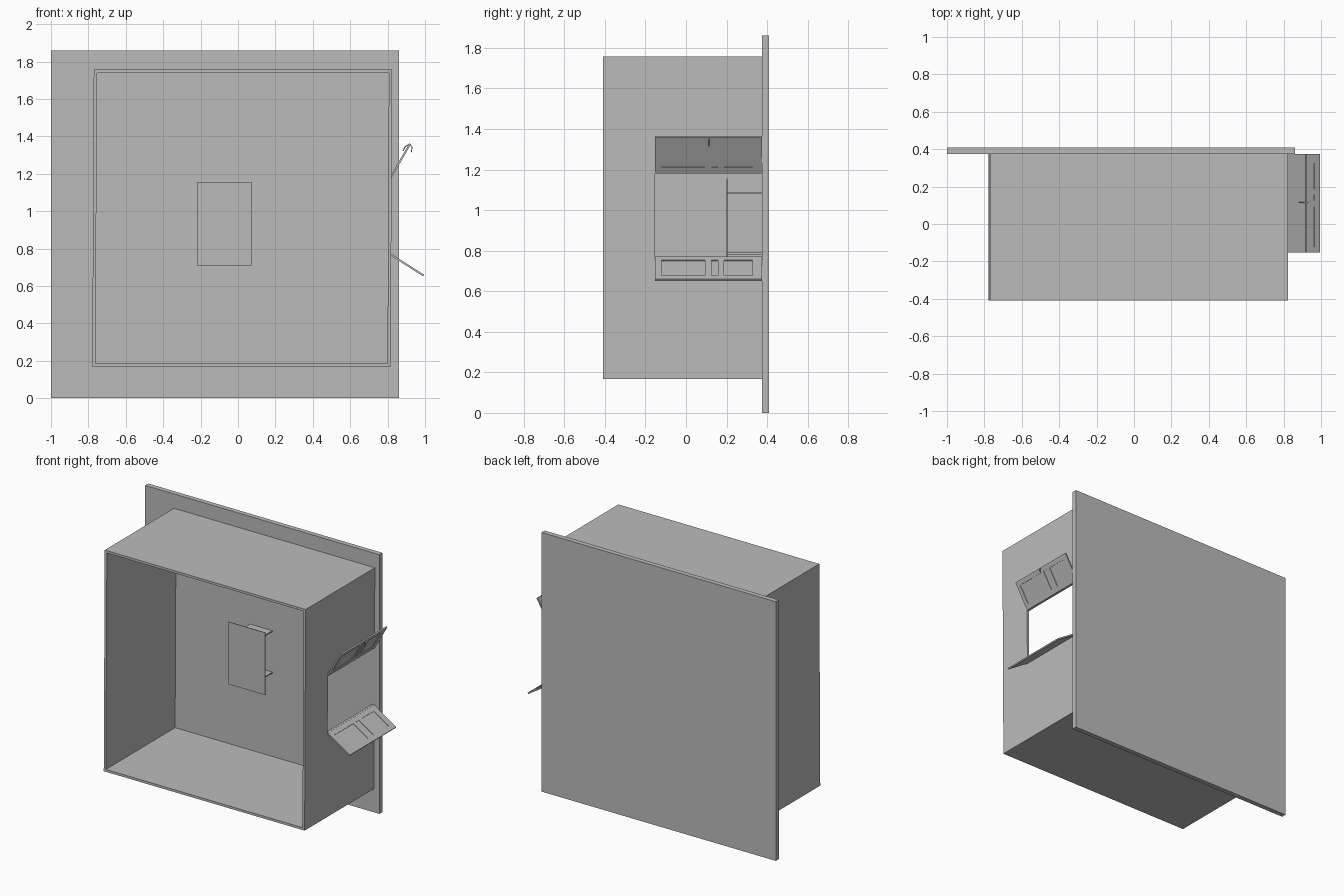
import bpy, bmesh
from mathutils import Matrix, Vector

if "Cube" in bpy.data.objects:
    bpy.data.objects.remove(bpy.data.objects["Cube"])

grey = bpy.data.materials.new("plain grey")
grey.use_nodes = True
grey.diffuse_color = (0.5, 0.5, 0.5, 1)
grey.node_tree.nodes["Principled BSDF"].inputs["Base Color"].default_value = (0.5, 0.5, 0.5, 1)


def finish(name, bm):
    bmesh.ops.recalc_face_normals(bm, faces=bm.faces)
    mesh = bpy.data.meshes.new(name)
    bm.to_mesh(mesh)
    bm.free()
    mesh.materials.append(grey)
    obj = bpy.data.objects.new(name, mesh)
    bpy.context.collection.objects.link(obj)
    return obj


def prism(name, outline, place, depth):
    """Extrude a flat outline; place maps each 2D point to 3D."""
    bm = bmesh.new()
    face = bm.faces.new([bm.verts.new(place(a, b)) for a, b in outline])
    extruded = bmesh.ops.extrude_face_region(bm, geom=[face])["geom"]
    moved = [v for v in extruded if isinstance(v, bmesh.types.BMVert)]
    bmesh.ops.translate(bm, verts=moved, vec=depth)
    return finish(name, bm)


def box(name, x, y, z):
    outline = [(x[0], y[0]), (x[1], y[0]), (x[1], y[1]), (x[0], y[1])]
    return prism(name, outline, lambda a, b: (a, b, z[0]), (0, 0, z[1] - z[0]))


# Main dimensions
LEFT, RIGHT = -0.775, 0.82
FRONT, BACK = -0.41, 0.375
LOW, HIGH = 0.168, 1.757
WALL = 0.017
WIN_FRONT, WIN_LOW, WIN_HIGH = -0.153, 0.772, 1.18

# Large back wall and the open-fronted room
box("back_wall", (-1, 0.86), (BACK, 0.41), (0, 1.86))
room = [
    box("floor", (LEFT, RIGHT), (FRONT, BACK), (LOW, LOW + WALL)),
    box("ceiling", (LEFT, RIGHT), (FRONT, BACK), (HIGH - WALL, HIGH)),
    box("right_wall", (LEFT, LEFT + WALL), (FRONT, BACK), (LOW + WALL, HIGH - WALL)),
]

# Side wall with a window opening that reaches the back wall
low, high = LOW + WALL, HIGH - WALL
outline = [(FRONT, low), (BACK, low), (BACK, WIN_LOW), (WIN_FRONT, WIN_LOW),
           (WIN_FRONT, WIN_HIGH), (BACK, WIN_HIGH), (BACK, high), (FRONT, high)]
room.append(prism("window_wall", outline, lambda y, z: (RIGHT - WALL, y, z), (WALL, 0, 0)))

# The room leans very slightly sideways
lean = Matrix.Shear('XY', 4, (0.005, 0))
mid = Matrix.Translation((0, 0, (LOW + HIGH) / 2))
for part in room:
    part.data.transform(mid @ lean @ mid.inverted())

# Wall-mounted plate on two thin brackets
box("mounted_plate", (-0.22, 0.075), (0.2, 0.205), (0.71, 1.157))
for name, z in (("upper_bracket", 1.08), ("lower_bracket", 0.782)):
    box(name, (-0.165, 0.01), (0.205, BACK), (z, z + 0.008))

# Shutters with recessed panels on the inner face
PANELS = [(-0.122, 0.094), (0.125, 0.159), (0.188, 0.327)]
SPAN = (0.035, 0.173)


def shutter(name, hinge, tip, inner_sign):
    hinge, tip = Vector(hinge), Vector(tip)
    along = (tip - hinge).normalized()
    side = Vector((0, 1, 0))
    inner = along.cross(side) * inner_sign
    length, thick = (tip - hinge).length, 0.01
    bm = bmesh.new()
    bmesh.ops.create_cube(bm, size=1)
    bmesh.ops.scale(bm, vec=(length, BACK - WIN_FRONT, thick), verts=bm.verts)
    bmesh.ops.translate(bm, vec=(length / 2, (BACK + WIN_FRONT) / 2, -thick / 2), verts=bm.verts)
    cuts = [((u, 0, 0), (1, 0, 0)) for u in SPAN]
    cuts += [((0, y, 0), (0, 1, 0)) for pair in PANELS for y in pair]
    for point, normal in cuts:
        bmesh.ops.bisect_plane(bm, geom=bm.verts[:] + bm.edges[:] + bm.faces[:],
                               plane_co=point, plane_no=normal)

    def is_panel(face):
        c = face.calc_center_median()
        return (c.z > -0.001 and SPAN[0] < c.x < SPAN[1]
                and any(a < c.y < b for a, b in PANELS))

    faces = [f for f in bm.faces if is_panel(f)]
    for f in bmesh.ops.extrude_discrete_faces(bm, faces=faces)["faces"]:
        bmesh.ops.translate(bm, verts=f.verts[:], vec=(0, 0, -0.004))
    bmesh.ops.dissolve_limit(bm, angle_limit=0.01, verts=bm.verts, edges=bm.edges)
    frame = Matrix((along, side, inner)).transposed().to_4x4()
    frame.translation = hinge
    bm.transform(frame)
    return finish(name, bm)


shutter("upper_shutter", (0.822, 0, 1.18), (0.925, 0, 1.358), -1)
shutter("lower_shutter", (0.82, 0, 0.772), (0.995, 0, 0.66), 1)

# Small hooked latch over the free edge of the upper shutter
curve = bpy.data.curves.new("shutter_latch", 'CURVE')
curve.dimensions = '3D'
curve.bevel_depth = 0.003
curve.bevel_resolution = 1
curve.use_fill_caps = True
path = [(0.882, 1.322), (0.893, 1.345), (0.915, 1.358), (0.93, 1.345), (0.928, 1.315)]
spline = curve.splines.new('POLY')
spline.points.add(len(path) - 1)
for point, (x, z) in zip(spline.points, path):
    point.co = (x, 0.114, z, 1)
curve.materials.append(grey)
bpy.context.collection.objects.link(bpy.data.objects.new("shutter_latch", curve))
